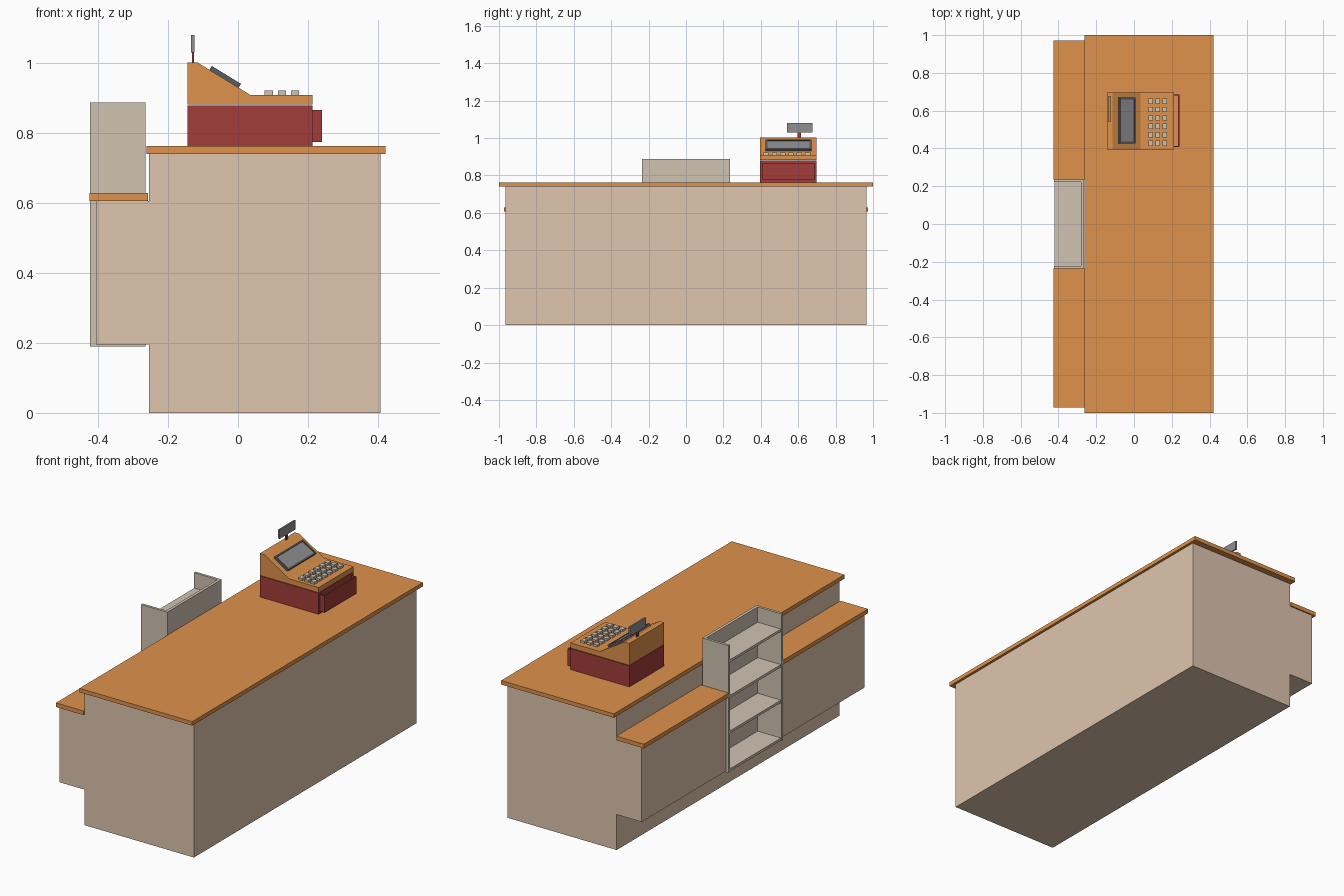
import bpy, bmesh, math
from mathutils import Matrix, Vector

if "Cube" in bpy.data.objects:
    bpy.data.objects.remove(bpy.data.objects["Cube"])


def material(name, srgb):
    m = bpy.data.materials.new(name)
    m.diffuse_color = tuple(c ** 2.2 for c in srgb) + (1,)
    m.use_nodes = True
    m.node_tree.nodes["Principled BSDF"].inputs["Base Color"].default_value = m.diffuse_color
    return m


ORANGE = material("orange_wood", (0.87, 0.57, 0.30))
TAN = material("tan_panel", (0.87, 0.77, 0.68))
BEIGE = material("beige", (0.81, 0.76, 0.69))
RED = material("dark_red", (0.63, 0.25, 0.24))
GREY = material("grey", (0.56, 0.56, 0.57))
DARK = material("dark_grey", (0.36, 0.36, 0.38))


def add_box(bm, x, y, z):
    size = Vector((x[1] - x[0], y[1] - y[0], z[1] - z[0]))
    mid = Vector((sum(x) / 2, sum(y) / 2, sum(z) / 2))
    bmesh.ops.create_cube(bm, size=1, matrix=Matrix.Translation(mid) @ Matrix.Diagonal(size.to_4d()))


def finish(name, bm, mat):
    bmesh.ops.recalc_face_normals(bm, faces=bm.faces[:])
    me = bpy.data.meshes.new(name)
    bm.to_mesh(me)
    bm.free()
    me.materials.append(mat)
    ob = bpy.data.objects.new(name, me)
    bpy.context.collection.objects.link(ob)
    return ob


def boxes(name, mat, *parts):
    bm = bmesh.new()
    for p in parts:
        add_box(bm, *p)
    return finish(name, bm, mat)


def extrude_y(name, mat, profile, y0, y1):
    bm = bmesh.new()
    face = bm.faces.new([bm.verts.new((x, y0, z)) for x, z in profile])
    ext = bmesh.ops.extrude_face_region(bm, geom=[face])
    verts = [v for v in ext["geom"] if isinstance(v, bmesh.types.BMVert)]
    bmesh.ops.translate(bm, verts=verts, vec=(0, y1 - y0, 0))
    return finish(name, bm, mat)


# Counter body, worktop, and side cabinets with ledges either side of the shelf
boxes("counter_body", TAN, ((-0.255, 0.408), (-0.965, 0.965), (0, 0.741)))
boxes("worktop", ORANGE, ((-0.262, 0.422), (-1, 1), (0.741, 0.763)))
for side, (a, b, c) in {"near": (-0.965, -0.236, -0.972), "far": (0.236, 0.965, 0.972)}.items():
    boxes(side + "_cabinet", TAN, ((-0.407, -0.255), (a, b), (0.195, 0.606)))
    ledge_y = (c, b) if side == "near" else (a, c)
    boxes(side + "_ledge", ORANGE, ((-0.425, -0.258), ledge_y, (0.606, 0.629)))

# Open-topped display shelf
boxes("shelf_frame", BEIGE,
      ((-0.423, -0.264), (-0.236, -0.222), (0.19, 0.888)),
      ((-0.423, -0.264), (0.222, 0.236), (0.19, 0.888)),
      ((-0.280, -0.264), (-0.222, 0.222), (0.19, 0.888)))
boxes("shelf_boards", BEIGE,
      *[((-0.421, -0.280), (-0.222, 0.222), (z, z + 0.014)) for z in (0.192, 0.40, 0.595, 0.79)])

# Register base and slightly open cash drawer
boxes("register_base", RED, ((-0.144, 0.213), (0.395, 0.697), (0.763, 0.879)))
boxes("cash_drawer", RED,
      ((0.233, 0.240), (0.408, 0.686), (0.775, 0.867)),
      ((0.213, 0.233), (0.408, 0.413), (0.775, 0.867)),
      ((0.213, 0.233), (0.681, 0.686), (0.775, 0.867)))

# Register housing with sloped face
extrude_y("register_housing", ORANGE,
          [(-0.144, 0.882), (0.213, 0.882), (0.213, 0.91), (0.035, 0.91), (-0.115, 1.002), (-0.144, 1.002)],
          0.395, 0.697)

# Screen lying on the slope
tilt = Matrix.Translation((-0.040, 0.548, 0.956)) @ Matrix.Rotation(math.atan2(0.092, 0.150), 4, 'Y')
frame = boxes("screen_frame", DARK,
              ((-0.049, -0.041), (-0.122, 0.122), (-0.003, 0.013)),
              ((0.041, 0.049), (-0.122, 0.122), (-0.003, 0.013)),
              ((-0.041, 0.041), (-0.122, -0.112), (-0.003, 0.013)),
              ((-0.041, 0.041), (0.112, 0.122), (-0.003, 0.013)))
panel = boxes("screen_panel", GREY, ((-0.041, 0.041), (-0.112, 0.112), (-0.003, 0.009)))
for ob in (frame, panel):
    ob.data.transform(tilt)

# Keypad
boxes("keys", BEIGE,
      *[((x - 0.012, x + 0.012), (y - 0.014, y + 0.014), (0.908, 0.922))
        for x in (0.088, 0.126, 0.163) for y in [0.428 + 0.0445 * i for i in range(6)]])

# Customer display on a post
boxes("display_post", RED, ((-0.132, -0.126), (0.597, 0.615), (1.0, 1.034)))
boxes("customer_display", GREY, ((-0.134, -0.125), (0.540, 0.677), (1.031, 1.081)))
